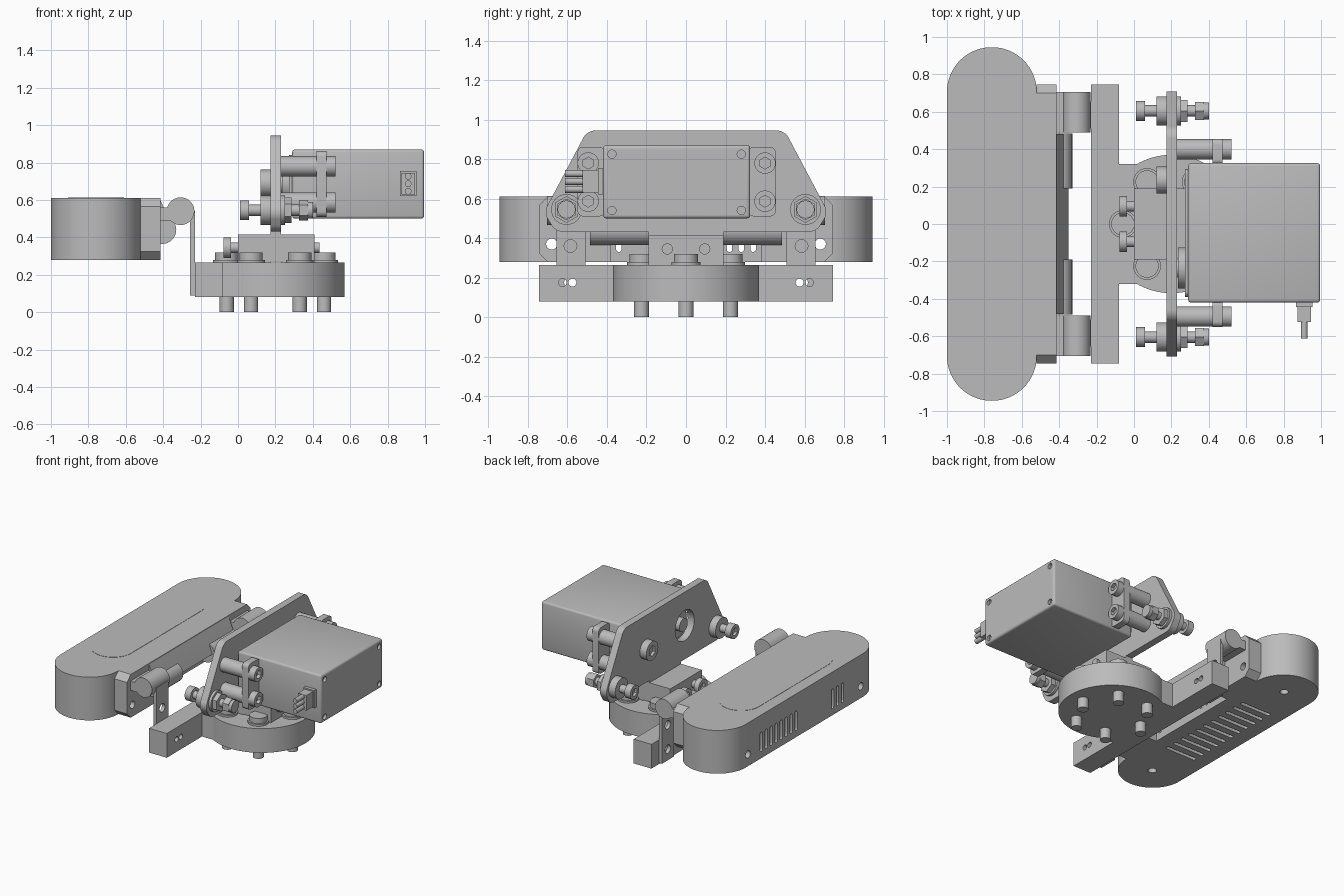
import bpy, bmesh
from math import pi, sin, cos, tan, radians
from mathutils import Vector

if "Cube" in bpy.data.objects:
    bpy.data.objects.remove(bpy.data.objects["Cube"])

grey = bpy.data.materials.new("light_grey")
grey.use_nodes = True
grey.diffuse_color = (0.5, 0.5, 0.5, 1)
grey.node_tree.nodes["Principled BSDF"].inputs["Base Color"].default_value = (0.5, 0.5, 0.5, 1)


# Profiles: circle, regular polygon, rectangle and rounded polygon
def circle(u, v, r, n=32, turn=0):
    return [(u + r * cos(turn + 2 * pi * i / n), v + r * sin(turn + 2 * pi * i / n)) for i in range(n)]


def hexagon(u, v, r):
    return circle(u, v, r, 6, pi / 6)


def rect(u0, u1, v0, v1):
    return [(u0, v0), (u1, v0), (u1, v1), (u0, v1)]


def rounded(points, radius, steps=12):
    out = []
    for i, p in enumerate(points):
        p = Vector(p)
        d1 = (Vector(points[i - 1]) - p).normalized()
        d2 = (Vector(points[(i + 1) % len(points)]) - p).normalized()
        half = d1.angle(d2) / 2
        centre = p + (d1 + d2).normalized() * radius / sin(half)
        a = p + d1 * radius / tan(half) - centre
        b = p + d2 * radius / tan(half) - centre
        turn = a.angle_signed(b)
        for k in range(steps + 1):
            t = -turn * k / steps
            out.append((centre.x + a.x * cos(t) - a.y * sin(t), centre.y + a.x * sin(t) + a.y * cos(t)))
    return out


def add_prism(bm, axis, profile, lo, hi):
    place = {"x": lambda u, v, w: (w, u, v), "y": lambda u, v, w: (u, w, v), "z": lambda u, v, w: (u, v, w)}[axis]
    low = [bm.verts.new(place(u, v, lo)) for u, v in profile]
    high = [bm.verts.new(place(u, v, hi)) for u, v in profile]
    bm.faces.new(low)
    bm.faces.new(high)
    for i in range(len(low)):
        j = (i + 1) % len(low)
        bm.faces.new((low[i], low[j], high[j], high[i]))


def mesh_object(name, prisms):
    bm = bmesh.new()
    for p in prisms:
        add_prism(bm, *p)
    bmesh.ops.recalc_face_normals(bm, faces=bm.faces)
    mesh = bpy.data.meshes.new(name)
    bm.to_mesh(mesh)
    bm.free()
    ob = bpy.data.objects.new(name, mesh)
    bpy.context.collection.objects.link(ob)
    return ob


parts = []


def part(name, *prisms, cuts=(), bevel=0):
    ob = mesh_object(name, prisms)
    cutter = None
    if bevel:
        mod = ob.modifiers.new("edge", "BEVEL")
        mod.width, mod.segments, mod.limit_method, mod.angle_limit = bevel, 3, "ANGLE", radians(40)
    if cuts:
        cutter = mesh_object("cutter", cuts)
        cutter.hide_render = True
        mod = ob.modifiers.new("cut", "BOOLEAN")
        mod.object, mod.solver = cutter, "EXACT"
    if ob.modifiers:
        graph = bpy.context.evaluated_depsgraph_get()
        mesh = bpy.data.meshes.new_from_object(ob.evaluated_get(graph))
        ob.modifiers.clear()
        ob.data = mesh
    if cutter:
        bpy.data.objects.remove(cutter)
    ob.data.materials.clear()
    ob.data.materials.append(grey)
    parts.append(ob)
    return ob


SIDES = ((-1, "right"), (1, "left"))

# Sensor housing with vents and mounting holes
vents = [0.52 - 0.06 * i for i in range(8)] + [-0.34, -0.40, -0.46]
cuts = [("x", rounded(rect(y - 0.014, y + 0.014, 0.33, 0.48), 0.0135, 5), -1.1, -0.4) for y in vents]
cuts += [("x", circle(s * 0.68, 0.37, 0.028), -1.1, -0.4) for s, _ in SIDES]
cuts += [("z", rounded(rect(-0.89, -0.63, y - 0.014, y + 0.014), 0.0135, 5), 0.2, 0.31)
         for y in [0.08 * i for i in range(-5, 6)]]
cuts += [("z", circle(-0.76, s * 0.71, 0.03), 0.2, 0.32) for s, _ in SIDES]
part("sensor_housing", ("z", rounded(rect(-1, -0.52, -0.945, 0.945), 0.239, 24), 0.28, 0.61), cuts=cuts)
part("housing_window", ("z", rounded(rect(-0.91, -0.61, -0.57, 0.57), 0.149, 20), 0.609, 0.612))

# Chamfered back plate with a lower notch
c = 0.045
half = [(0.38, 0.43), (0.38, 0.28), (0.745 - c, 0.28), (0.745, 0.28 + c), (0.745, 0.61 - c), (0.745 - c, 0.61)]
outline = half + [(-y, z) for y, z in reversed(half)]
part("back_plate", ("x", outline, -0.521, -0.415),
     cuts=[("x", circle(s * 0.68, 0.37, 0.028), -0.6, -0.3) for s, _ in SIDES])

# Hinge knuckles, barrels and hanging straps
part("hinge_rail", ("y", [(-0.42, 0.43), (-0.35, 0.44), (-0.38, 0.52), (-0.415, 0.6), (-0.42, 0.6)], -0.48, 0.48))
for s, side in SIDES:
    a, b = sorted((s * 0.19, s * 0.485))
    part(side + "_hinge_knuckle", ("y", circle(-0.405, 0.44, 0.075), a, b))
    a, b = sorted((s * 0.49, s * 0.705))
    part(side + "_hinge_barrel", ("y", circle(-0.307, 0.54, 0.074), a, b))
    part(side + "_hinge_web", ("y", rect(-0.42, -0.33, 0.49, 0.56), a, b))
    a, b = sorted((s * 0.51, s * 0.655))
    part(side + "_hinge_strap", ("x", rect(a, b, 0.09, 0.54), -0.256, -0.23),
         cuts=[("x", circle(s * 0.585, z, 0.032), -0.3, -0.2) for z in (0.36, 0.175)])

# Crossbar and round base
cuts = [("x", circle(s * y, 0.175, 0.02, 20), -0.4, 0) for s, _ in SIDES for y in (0.575, 0.625)]
part("crossbar", ("x", rect(-0.745, 0.745, 0.08, 0.265), -0.23, -0.08), cuts=cuts)
part("base_neck", ("z", rect(-0.08, 0.05, -0.32, 0.32), 0.08, 0.265))
part("base_disc", ("z", circle(0.2, 0, 0.37, 64), 0.08, 0.265))
for i, (x, y) in enumerate(circle(0.2, 0, 0.26, 6)):
    part(f"base_bolt_{i + 1}", ("z", circle(x, y, 0.038), 0, 0.1))
    part(f"base_washer_{i + 1}", ("z", circle(x, y, 0.074), 0.264, 0.28))
    part(f"base_bolt_head_{i + 1}", ("z", circle(x, y, 0.062), 0.279, 0.32))

# Clamp blocks holding the upright plate
part("rear_clamp", ("x", rect(-0.19, 0.19, 0.264, 0.415), 0, 0.176))
part("front_clamp", ("x", rect(-0.19, 0.19, 0.264, 0.415), 0.229, 0.41))
for s, side in SIDES:
    y = s * 0.095
    part(side + "_clamp_bolt", ("x", circle(y, 0.345, 0.028), -0.05, 0.435))
    part(side + "_clamp_bolt_head", ("x", circle(y, 0.345, 0.055), -0.078, -0.038),
         cuts=[("x", hexagon(y, 0.345, 0.028), -0.1, -0.055)])

# Upright plate with shaft opening
half = [(0.5, 0.945), (0.72, 0.53), (0.66, 0.432)]
outline = rounded(half + [(-y, z) for y, z in reversed(half)], 0.07)
part("upright_plate", ("x", outline, 0.175, 0.23),
     cuts=[("x", circle(-0.235, 0.69, 0.115, 40), 0.1, 0.3)])
part("upright_tab", ("x", rect(-0.19, 0.19, 0.27, 0.45), 0.175, 0.23))
part("pivot_stud", ("x", circle(0.235, 0.69, 0.072), 0.12, 0.176),
     cuts=[("x", hexagon(0.235, 0.69, 0.04), 0.1, 0.14)])

# Pivot bolts at the lower corners of the plate
for s, side in SIDES:
    y, z = s * 0.605, 0.545
    part(side + "_pivot_shank", ("x", circle(y, z, 0.03), 0.03, 0.4))
    part(side + "_pivot_head", ("x", circle(y, z, 0.053), 0.01, 0.06),
         cuts=[("x", hexagon(y, z, 0.03), 0, 0.035)])
    part(side + "_pivot_collar", ("x", circle(y, z, 0.078), 0.12, 0.176))
    part(side + "_pivot_washer", ("x", circle(y, z, 0.078), 0.229, 0.25))
    part(side + "_pivot_inner_nut", ("x", hexagon(y, z, 0.068), 0.249, 0.285))
    part(side + "_pivot_outer_nut", ("x", hexagon(y, z, 0.055), 0.325, 0.375))
    part(side + "_pivot_nut_ring", ("x", circle(y, z, 0.045), 0.374, 0.4))

# Servo body, end screws and output shaft
cuts = [("x", circle(y, z, 0.021, 20), 0.975, 1.1) for y in (-0.375, 0.28) for z in (0.54, 0.825)]
part("servo_body", ("x", rect(-0.42, 0.325, 0.5, 0.87), 0.29, 0.995), bevel=0.015, cuts=cuts)
part("servo_gear_cover", ("x", rounded(rect(-0.39, 0.295, 0.53, 0.84), 0.03, 6), 0.272, 0.3))
part("servo_boss", ("x", circle(-0.235, 0.69, 0.11), 0.235, 0.28))
part("servo_shaft", ("x", circle(-0.235, 0.69, 0.05), 0.185, 0.24))

# Servo flanges, standoffs and socket screws
for side, a, b, y in (("right", -0.55, -0.41, -0.495), ("left", 0.315, 0.455, 0.4)):
    part(side + "_servo_flange", ("x", rounded(rect(a, b, 0.51, 0.862), 0.03, 6), 0.42, 0.472))
    for level, z in (("lower", 0.587), ("upper", 0.78)):
        name = f"{side}_{level}_"
        part(name + "standoff", ("x", circle(y, z, 0.054), 0.229, 0.421))
        part(name + "servo_screw", ("x", circle(y, z, 0.054), 0.471, 0.522),
             cuts=[("x", hexagon(y, z, 0.03), 0.495, 0.6)])

# Cable plug
part("plug_body", ("y", rect(0.865, 0.955, 0.62, 0.755), -0.445, -0.415))
part("plug_neck", ("y", rect(0.875, 0.945, 0.63, 0.745), -0.525, -0.44))
for i in range(3):
    part(f"plug_wire_{i + 1}", ("y", circle(0.91, 0.647 + 0.04 * i, 0.018, 16), -0.612, -0.52))

# Smooth round walls while keeping edges sharp
bpy.ops.object.select_all(action="DESELECT")
for ob in parts:
    ob.select_set(True)
bpy.context.view_layer.objects.active = parts[0]
bpy.ops.object.shade_smooth_by_angle(angle=radians(30))
